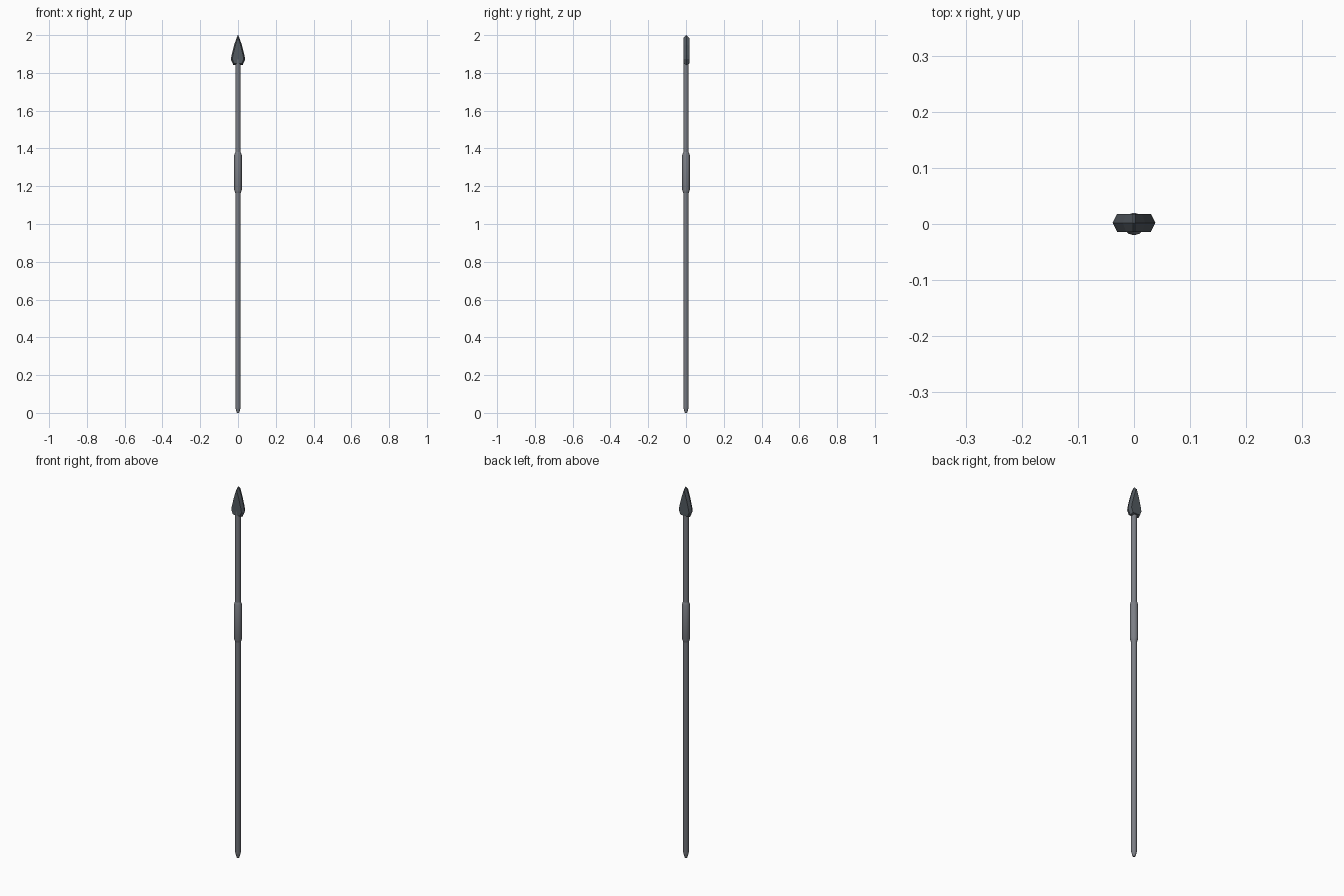
import bpy, bmesh, math

if "Cube" in bpy.data.objects:
    bpy.data.objects.remove(bpy.data.objects["Cube"])


def material(name, rgb):
    m = bpy.data.materials.new(name)
    m.diffuse_color = (*rgb, 1)
    m.use_nodes = True
    m.node_tree.nodes["Principled BSDF"].inputs["Base Color"].default_value = m.diffuse_color
    return m


def make_object(name, bm, mat, smooth=False):
    bmesh.ops.recalc_face_normals(bm, faces=bm.faces)
    me = bpy.data.meshes.new(name)
    bm.to_mesh(me)
    bm.free()
    me.materials.append(mat)
    ob = bpy.data.objects.new(name, me)
    bpy.context.collection.objects.link(ob)
    if smooth:
        bpy.context.view_layer.objects.active = ob
        ob.select_set(True)
        bpy.ops.object.shade_smooth_by_angle(angle=math.radians(35))
        ob.select_set(False)
    return ob


def loft(name, rings, mat, smooth=False):
    """Bridge a list of equal-length point rings and cap both ends."""
    bm = bmesh.new()
    vs = [[bm.verts.new(p) for p in r] for r in rings]
    n = len(vs[0])
    for a, b in zip(vs, vs[1:]):
        for i in range(n):
            j = (i + 1) % n
            bm.faces.new((a[i], a[j], b[j], b[i]))
    bm.faces.new(vs[0])
    bm.faces.new(vs[-1])
    return make_object(name, bm, mat, smooth)


def turned(name, profile, mat, sides=12):
    rings = [[(r * math.cos(2 * math.pi * i / sides), r * math.sin(2 * math.pi * i / sides), z)
              for i in range(sides)] for r, z in profile]
    return loft(name, rings, mat, True)


shaft_mat = material("shaft grey", (0.20, 0.21, 0.235))
head_mat = material("dark steel", (0.085, 0.10, 0.115))

# Shaft with a tapered butt
turned("shaft", [(0.006, 0), (0.009, 0.008), (0.0145, 0.03), (0.0145, 1.87)], shaft_mat)

# Grip sleeve with chamfered ends
turned("grip", [(0.0145, 1.165), (0.020, 1.18), (0.020, 1.365), (0.0145, 1.38)], shaft_mat)

# Leaf-shaped head: a thick plate with bevelled rim
half_outer = [(0.025, 1.842), (0.038, 1.872), (0.034, 1.895), (0.020, 1.95), (0.004, 1.995)]
half_inner = [(0.021, 1.850), (0.030, 1.873), (0.027, 1.893), (0.014, 1.945), (0.002, 1.984)]


def outline(half, y):
    return [(x, y, z) for x, z in half] + [(-x, y, z) for x, z in reversed(half)]


head = loft("spear_head", [outline(half_inner, -0.014), outline(half_outer, 0.002),
                           outline(half_inner, 0.018)], head_mat)
# Pull the rim's top vertices up to the point
for v in head.data.vertices:
    if v.co.z > 1.99:
        v.co.z = 2.0
        v.co.x *= 0.4
